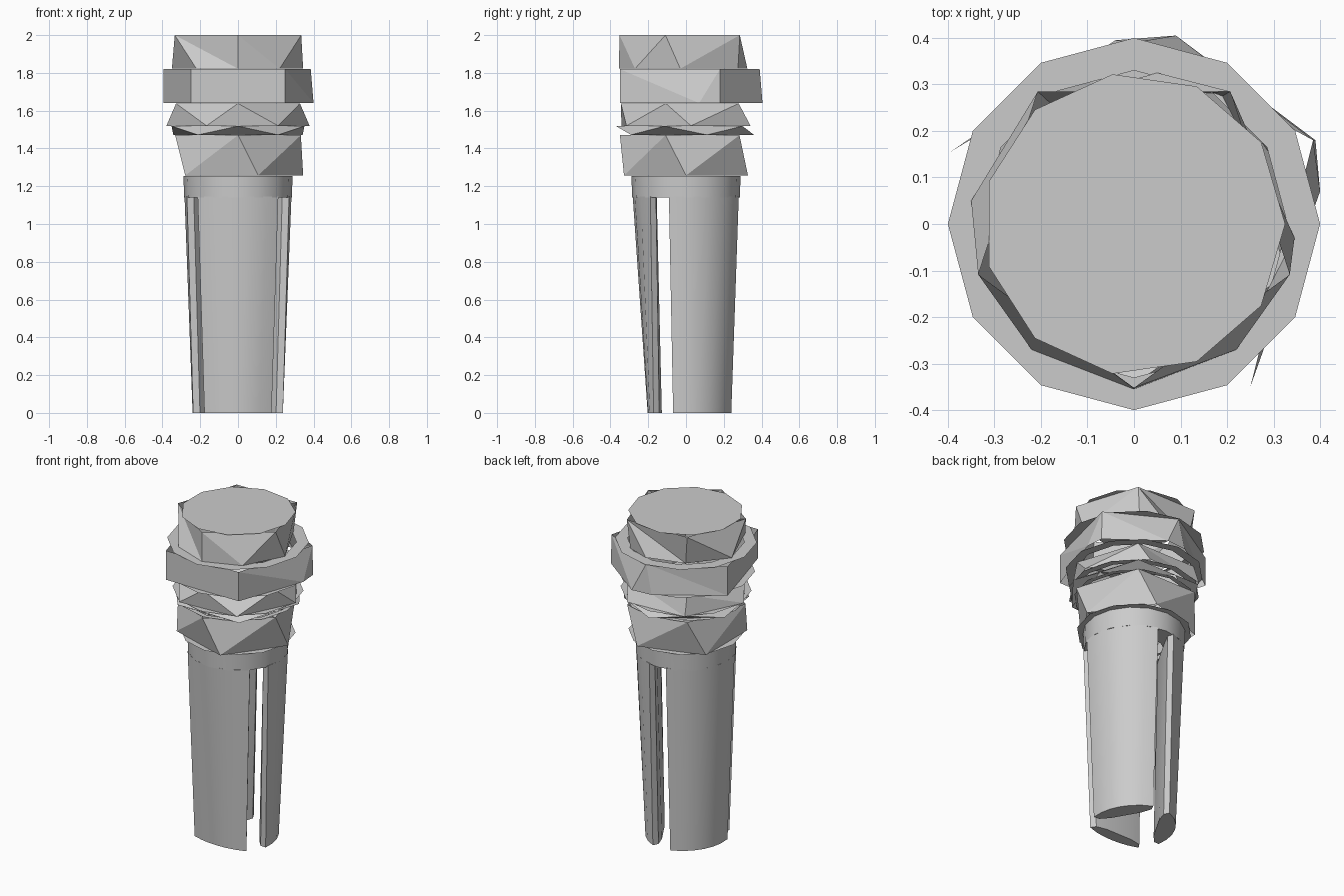
import bpy, bmesh
from math import sin, cos, radians, atan2, tau

if "Cube" in bpy.data.objects:
    bpy.data.objects.remove(bpy.data.objects["Cube"])


def ngon(n, r, rot):
    """Regular polygon, first corner at angle rot."""
    return [(r * cos(radians(rot) + tau * i / n), r * sin(radians(rot) + tau * i / n)) for i in range(n)]


def finish(bm, name, smooth=None):
    bmesh.ops.recalc_face_normals(bm, faces=bm.faces)
    me = bpy.data.meshes.new(name)
    bm.to_mesh(me)
    bm.free()
    ob = bpy.data.objects.new(name, me)
    bpy.context.collection.objects.link(ob)
    if smooth:
        bpy.ops.object.select_all(action='DESELECT')
        ob.select_set(True)
        bpy.context.view_layer.objects.active = ob
        bpy.ops.object.shade_smooth_by_angle(angle=radians(smooth))
    return ob


def wall(bm, low, high, z0, z1):
    """Open wall joining two polygons that may differ in corner count."""
    key = lambda p: atan2(p[1], p[0]) % tau
    a, b = sorted(low, key=key), sorted(high, key=key)
    va = [bm.verts.new((x, y, z0)) for x, y in a]
    vb = [bm.verts.new((x, y, z1)) for x, y in b]
    na, nb = len(a), len(b)
    ang = lambda p, i: key(p[i % len(p)]) + tau * (i // len(p))
    i = j = 0
    while i < na or j < nb:
        if j == nb or (i < na and ang(a, i + 1) <= ang(b, j + 1)):
            bm.faces.new((va[i % na], va[(i + 1) % na], vb[j % nb]))
            i += 1
        else:
            bm.faces.new((va[i % na], vb[(j + 1) % nb], vb[j % nb]))
            j += 1


def annulus(bm, n, r_in, r_out, z, rot=0):
    o = [bm.verts.new((x, y, z)) for x, y in ngon(n, r_out, rot)]
    q = [bm.verts.new((x, y, z)) for x, y in ngon(n, r_in, rot)]
    for k in range(n):
        m = (k + 1) % n
        bm.faces.new((o[k], o[m], q[m], q[k]))


# Head: coarse wall with a finer lid
bm = bmesh.new()
head_low = [(.345, -.03), (.19, .275), (.05, .325), (-.18, .26), (-.35, .05), (-.22, -.27), (0, -.355), (.22, -.27)]
wall(bm, head_low, ngon(5, .352, -90), 1.822, 2)
bm.faces.new([bm.verts.new((x, y, 2)) for x, y in ngon(11, .325, 0)])
finish(bm, "head")

# Wide collar: five-sided wall with twelve-sided flat rims
bm = bmesh.new()
low = [(.25, -.35), (.40, .07), (.39, .18), (.09, .405), (-.04, .395), (-.395, .155), (-.25, -.35)]
high = [(.25, -.35), (.385, .18), (0, .39), (-.395, .155), (-.25, -.35)]
wall(bm, low, high, 1.64, 1.82)
annulus(bm, 12, .33, .40, 1.82)
annulus(bm, 12, .335, .39, 1.64)
finish(bm, "wide_collar")

# Flared ring, thin lip and lower band
bands = [
    ("flared_ring", 1.52, 1.638, ngon(6, .38, 4), ngon(5, .345, -90), 1.52, .33, .37),
    ("thin_lip", 1.472, 1.518, ngon(5, .36, 90), ngon(5, .37, -90), 1.472, .31, .34),
    ("lower_band", 1.257, 1.47, ngon(5, .345, 0), ngon(5, .35, -90), 1.257, .28, .325),
]
for name, z0, z1, lo, hi, zr, ri, ro in bands:
    bm = bmesh.new()
    wall(bm, lo, hi, z0, z1)
    annulus(bm, 12, ri, ro, zr)
    finish(bm, name)

# Body top: short tube above the slots, with the slot ceiling
bm = bmesh.new()
wall(bm, ngon(16, .285, 0), ngon(16, .289, 0), 1.14, 1.255)
annulus(bm, 16, .17, .285, 1.14)
finish(bm, "body_top", 30)


def leg_section(half, r_tip, r_mid, inner):
    """Lens-like section: u points outward, t runs sideways."""
    pts = []
    for k in range(-3, 4):
        a = radians(half * k / 3)
        r = r_mid + (r_tip - r_mid) * (k / 3) ** 2
        pts.append((r * cos(a), r * sin(a)))
    u, t = pts[-1]
    return pts + [(u - .03, t - .02), (inner, t * .5), (inner, -t * .5), (u - .03, -t + .02)]


# Three tapered legs separated by long slots
for name, angle, mid in (("front_leg", 270, .203), ("right_leg", 30, .23), ("left_leg", 150, .235)):
    bm = bmesh.new()
    ca, sa = cos(radians(angle)), sin(radians(angle))
    rings = []
    for z, sec in ((0, leg_section(46, .247, mid, .128)), (1.145, leg_section(48.5, .285, .282, .155))):
        rings.append([bm.verts.new((u * ca - t * sa, u * sa + t * ca, z)) for u, t in sec])
    b, c = rings
    for k in range(len(b)):
        m = (k + 1) % len(b)
        bm.faces.new((b[k], b[m], c[m], c[k]))
    bm.faces.new(b)
    bm.faces.new(c)
    finish(bm, name, 30)
